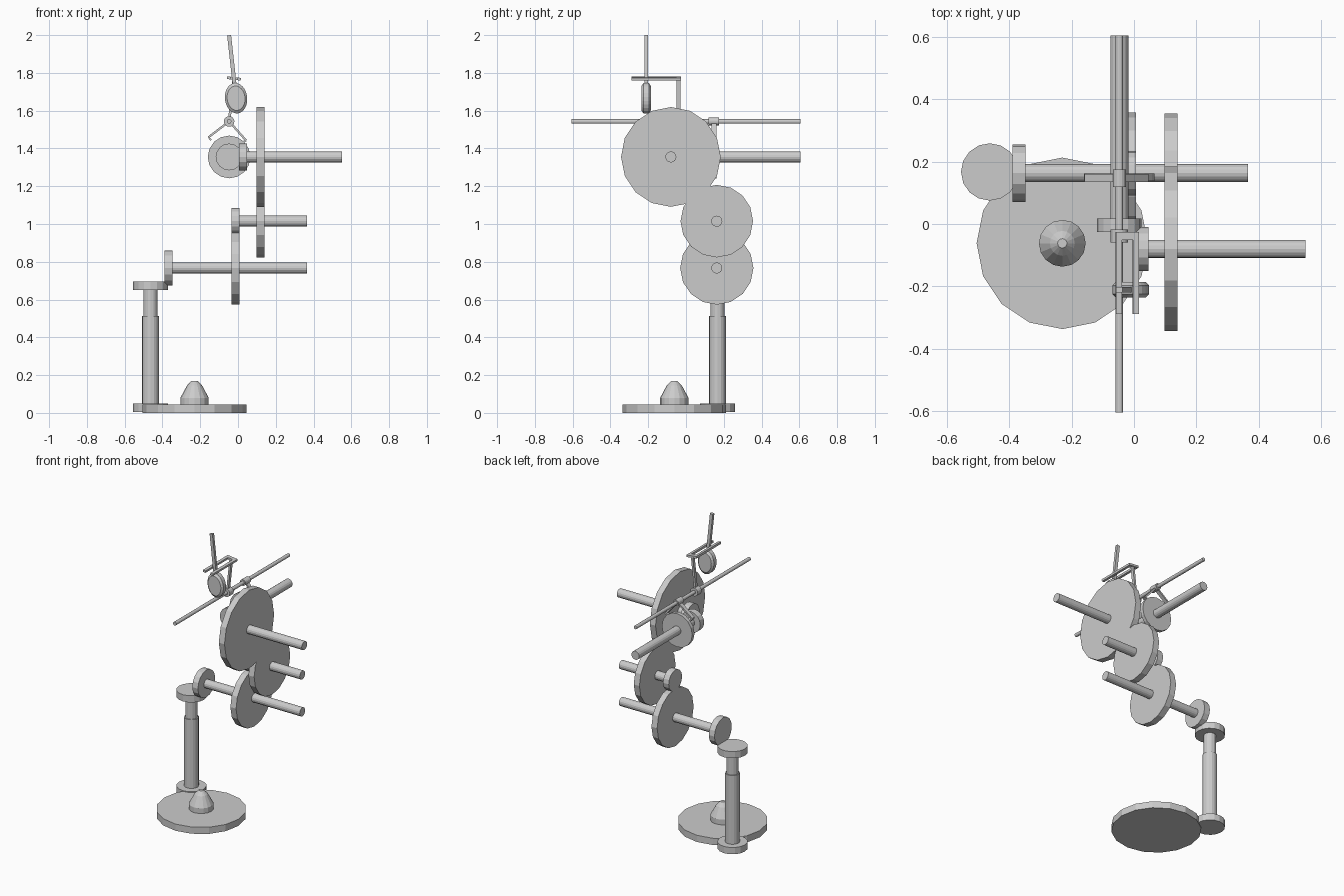
import bpy, bmesh, math
from mathutils import Matrix, Vector

if "Cube" in bpy.data.objects:
    bpy.data.objects.remove(bpy.data.objects["Cube"])

AXES = {'x': Matrix.Rotation(math.pi / 2, 4, 'Y'),
        'y': Matrix.Rotation(-math.pi / 2, 4, 'X'),
        'z': Matrix.Identity(4)}


def finish(name, bm, matrix):
    bmesh.ops.transform(bm, matrix=matrix, verts=bm.verts)
    bmesh.ops.recalc_face_normals(bm, faces=bm.faces)
    mesh = bpy.data.meshes.new(name)
    bm.to_mesh(mesh)
    bm.free()
    obj = bpy.data.objects.new(name, mesh)
    bpy.context.collection.objects.link(obj)
    return obj


def lathe(name, profile, matrix, sides=16, squash=1.0):
    """Closed solid from (radius, height) rings, turned around local z."""
    bm = bmesh.new()
    rings = []
    for r, h in profile:
        rings.append([bm.verts.new((squash * r * math.cos(2 * math.pi * i / sides),
                                    r * math.sin(2 * math.pi * i / sides), h))
                      for i in range(sides)])
    for a, b in zip(rings, rings[1:]):
        for i in range(sides):
            j = (i + 1) % sides
            bm.faces.new((a[i], a[j], b[j], b[i]))
    bm.faces.new(rings[0][::-1])
    bm.faces.new(rings[-1])
    return finish(name, bm, matrix)


def disc(name, axis, centre, start, end, radius):
    """Cylinder along an axis; centre holds the two other coordinates in order."""
    origin = list(centre)
    origin.insert('xyz'.index(axis), 0)
    m = Matrix.Translation(origin) @ AXES[axis]
    return lathe(name, [(radius, start), (radius, end)], m)


def bar(name, a, b, width, depth):
    """Box running from a to b in a plane of constant y (depth is along y)."""
    a, b = Vector(a), Vector(b)
    d = b - a
    m = (Matrix.Translation((a + b) / 2)
         @ Matrix.Rotation(math.atan2(d.x, d.z), 4, 'Y')
         @ Matrix.Diagonal((width, depth, d.length, 1)))
    bm = bmesh.new()
    bmesh.ops.create_cube(bm, size=1)
    return finish(name, bm, m)


# Base wheel with its turned finial
base = Matrix.Translation((-0.23, -0.062, 0))
lathe("base_wheel", [(0.275, 0), (0.275, 0.045)], base)
lathe("base_finial", [(0.075, 0.04), (0.075, 0.08), (0.04, 0.145), (0.015, 0.17)], base)

# Upright arbor with a pinion at each end
post = (-0.463, 0.167)
disc("post_lower_pinion", 'z', post, 0.005, 0.05, 0.092)
disc("post_sleeve", 'z', post, 0.03, 0.512, 0.045)
disc("post_shaft", 'z', post, 0.5, 0.67, 0.038)
disc("post_upper_pinion", 'z', post, 0.65, 0.695, 0.092)

# Horizontal arbors: centre (y, z), shaft span, pinion start/radius, wheel start/radius
train = [("first", (0.163, 0.767), (-0.39, 0.365), (-0.39, 0.092), (-0.035, 0.194)),
         ("second", (0.163, 1.015), (-0.035, 0.365), (-0.035, 0.071), (0.098, 0.192)),
         ("third", (-0.08, 1.355), (0.005, 0.55), (0.005, 0.071), (0.098, 0.264))]
for name, c, shaft, pinion, wheel in train:
    disc(name + "_shaft", 'x', c, shaft[0] + 0.002, shaft[1], 0.029)
    disc(name + "_pinion", 'x', c, pinion[0], pinion[0] + 0.042, pinion[1])
    disc(name + "_wheel", 'x', c, wheel[0], wheel[0] + 0.042, wheel[1])

# Escape wheel arbor
X = -0.047
disc("escape_shaft", 'y', (X, 1.355), -0.023, 0.605, 0.029)
disc("escape_pinion", 'y', (X, 1.355), -0.025, 0.017, 0.071)
disc("escape_wheel", 'y', (X, 1.355), 0.138, 0.162, 0.113)

# Anchor on its thin arbor
PZ = 1.543
disc("anchor_shaft", 'y', (X, PZ), -0.605, 0.605, 0.012)
disc("anchor_hub", 'y', (X, PZ), 0.118, 0.175, 0.021)
for side, tip, pallet in (("left", (-0.155, 1.46), (-0.143, 1.443)),
                          ("right", (0.043, 1.442), (0.025, 1.434))):
    end = (tip[0], 0.148, tip[1])
    bar("anchor_arm_" + side, (X, 0.148, PZ), end, 0.011, 0.026)
    bar("anchor_pallet_" + side, end, (pallet[0], 0.148, pallet[1]), 0.009, 0.026)

# Crutch leaning with the pendulum
TILT = math.radians(6.3)


def lean(u, y, w):
    return (X + u * math.cos(TILT) + w * math.sin(TILT), y,
            PZ - u * math.sin(TILT) + w * math.cos(TILT))


disc("crutch_hub", 'y', (X, PZ), -0.06, -0.018, 0.028)
bar("crutch_rod", lean(0, -0.04, 0), lean(0, -0.04, 0.23), 0.014, 0.02)
bar("crutch_crossbar", lean(-0.037, -0.039, 0.229), lean(0.037, -0.039, 0.229), 0.014, 0.026)
for side, u in (("left", -0.0275), ("right", 0.0275)):
    bar("crutch_tine_" + side, lean(u - 0.0095, -0.157, 0.229),
        lean(u + 0.0095, -0.157, 0.229), 0.014, 0.262)

# Pendulum rod and bob
top = Vector((X, -0.211, 1.999))
swing = Vector((math.sin(TILT), 0, -math.cos(TILT)))
bar("pendulum_rod", top, top + swing * 0.32, 0.021, 0.018)
bob = (Matrix.Translation(top + swing * 0.335)
       @ Matrix.Rotation(-TILT, 4, 'Y') @ AXES['y'])
lathe("pendulum_bob", [(0.065, -0.025), (0.081, -0.014), (0.081, 0.014), (0.065, 0.025)],
      bob, sides=24, squash=0.73)
